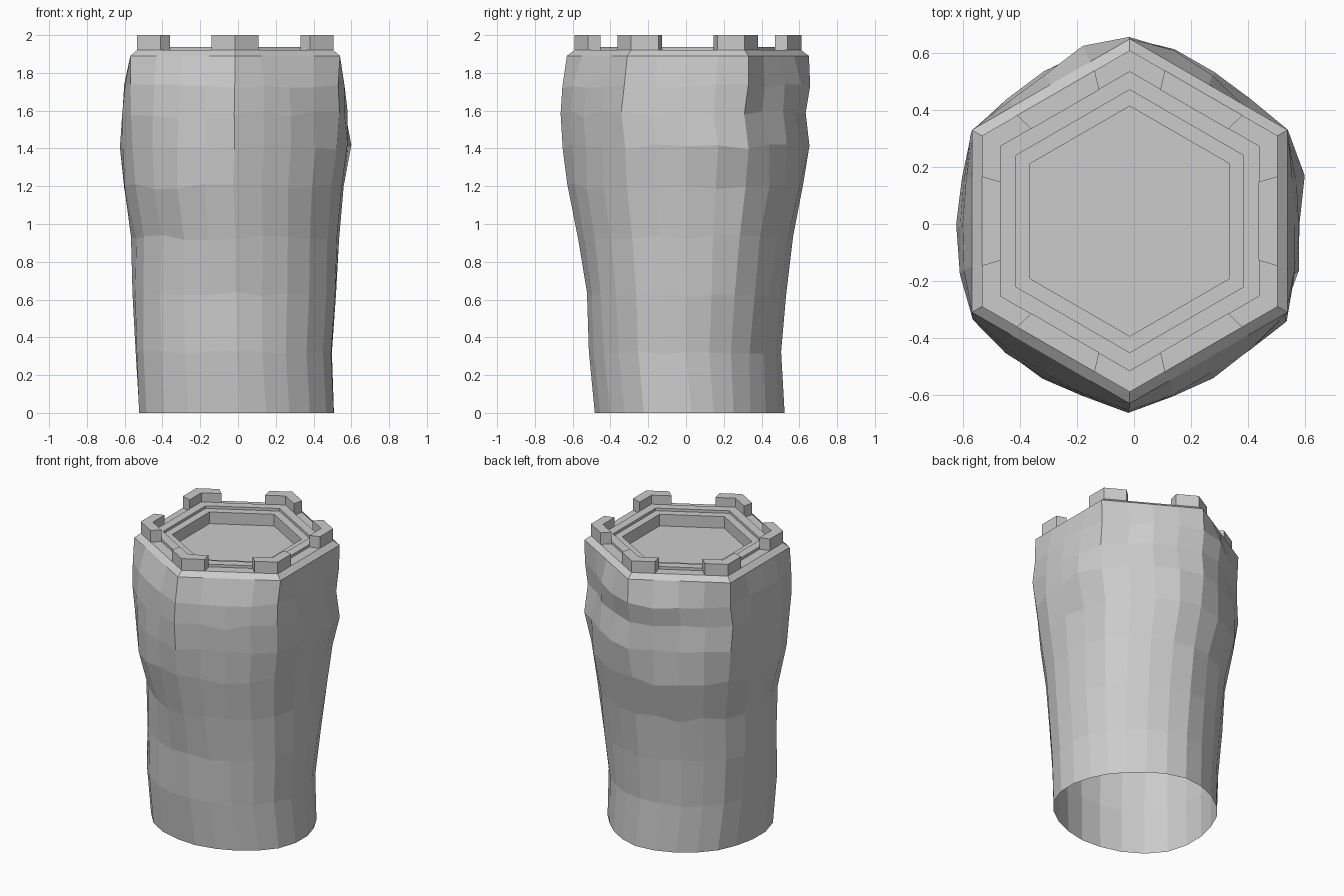
import bpy, bmesh, random
from math import sin, cos, pi, radians
from mathutils import Vector

if "Cube" in bpy.data.objects:
    bpy.data.objects.remove(bpy.data.objects["Cube"])

random.seed(4)
CX, CY = -0.015, 0.01
N = 24


def corner(i, apothem, z):
    r = apothem / cos(pi / 6)
    a = radians(30 + 60 * i)
    return Vector((CX + r * cos(a), CY + r * sin(a), z))


def add_object(bm, name):
    mesh = bpy.data.meshes.new(name)
    bm.to_mesh(mesh)
    bm.free()
    bpy.context.collection.objects.link(bpy.data.objects.new(name, mesh))


def bridge(bm, a, b):
    n = len(a)
    for i in range(n):
        bm.faces.new((a[i], a[(i + 1) % n], b[(i + 1) % n], b[i]))


# rock column: z, xmin, xmax, ymin, ymax, jitter, hexagon share, lean of the foot
levels = [
    (0.00, -0.50, 0.53, -0.475, 0.53, 0.0, 0.1, 0.055),
    (0.32, -0.53, 0.515, -0.51, 0.51, 0.006, 0.1, 0.035),
    (0.63, -0.555, 0.53, -0.525, 0.53, 0.008, 0.1, 0.015),
    (0.93, -0.56, 0.535, -0.565, 0.565, 0.010, 0.15, 0.0),
    (1.20, -0.61, 0.56, -0.63, 0.63, 0.012, 0.2, 0.0),
    (1.41, -0.62, 0.585, -0.65, 0.65, 0.012, 0.35, 0.0),
    (1.58, -0.615, 0.575, -0.66, 0.63, 0.012, 0.45, 0.0),
    (1.73, -0.605, 0.57, -0.655, 0.655, 0.008, 0.55, 0.0),
]
bumps = {(5, 1): 1.05, (5, 2): 1.02, (6, 3): 0.96, (7, 3): 0.96,
         (7, 5): 1.03, (7, 7): 1.04, (6, 7): 1.03}
bm = bmesh.new()
rings = []
for k, (z, x0, x1, y0, y1, jit, w, lean) in enumerate(levels):
    ring = []
    for i in range(N):
        a = 2 * pi * i / N
        hexr = cos(pi / 6) / cos(a % (pi / 3) - (pi / 3 if a % (pi / 3) > pi / 6 else 0))
        s = 1 + w * (hexr - 1)
        s *= bumps.get((k, i), 1.0) + random.uniform(-jit, jit) * 1.3
        s -= lean * 2 * max(0, cos(a - radians(38))) ** 4
        s += lean * 2 * max(0, cos(a - radians(218))) ** 4
        dz = random.uniform(-jit, jit) * 1.5
        rx = (x1 - x0) / 2 / (1 - 0.134 * w)
        ring.append(bm.verts.new(((x0 + x1) / 2 + rx * cos(a) * s,
                                  (y0 + y1) / 2 + (y1 - y0) / 2 * sin(a) * s, z + dz)))
    rings.append(ring)
# the column ends in a hexagon, four segments per side
top = []
for i in range(N):
    side, f = divmod(i - 2, 4)
    top.append(bm.verts.new(corner(side, 0.555, 1.89).lerp(corner(side + 1, 0.555, 1.89), f / 4)))
rings.append(top)
for a, b in zip(rings, rings[1:]):
    bridge(bm, a, b)
add_object(bm, "rock_column")

# stepped hexagonal platform with sunken floor
bm = bmesh.new()
profile = [(0.555, 1.89), (0.52, 1.92), (0.455, 1.92), (0.455, 1.938),
           (0.40, 1.938), (0.40, 1.92), (0.35, 1.92), (0.35, 1.84)]
rings = [[bm.verts.new(corner(i, r, z)) for i in range(6)] for r, z in profile]
for a, b in zip(rings, rings[1:]):
    bridge(bm, a, b)
bm.faces.new(rings[-1])
add_object(bm, "platform")

# L-shaped merlon at each corner
T = 0.24
for i in range(6):
    bm = bmesh.new()
    loops = []
    for z in (1.915, 2.0):
        pts = []
        for r, order in ((0.52, (-1, 0, 1)), (0.455, (1, 0, -1))):
            c = corner(i, r, z)
            pts += [c.lerp(corner(i + o, r, z), T) if o else c for o in order]
        loops.append([bm.verts.new(p) for p in pts])
    bridge(bm, *loops)
    for lp in loops:
        bm.faces.new((lp[0], lp[1], lp[4], lp[5]))
        bm.faces.new((lp[1], lp[2], lp[3], lp[4]))
    bmesh.ops.recalc_face_normals(bm, faces=bm.faces)
    add_object(bm, f"merlon_{i + 1}")
